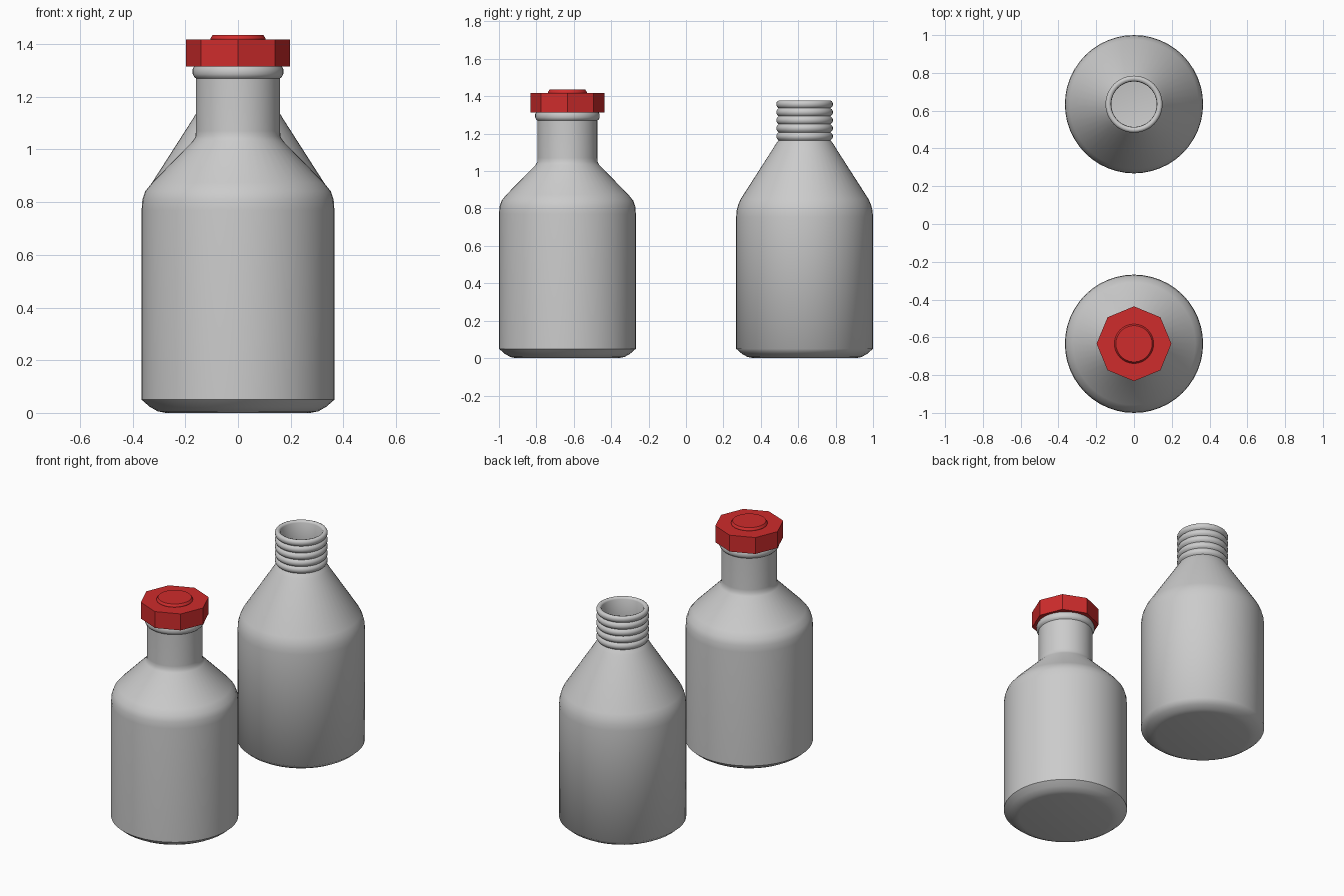
import bpy, bmesh, math

if "Cube" in bpy.data.objects:
    bpy.data.objects.remove(bpy.data.objects["Cube"])

SEG = 48
Y = 0.634


def lathe(name, profile, y, seg=SEG, smooth=True, angle=40):
    """Revolve (radius, z) points around a vertical axis at (0, y)."""
    bm = bmesh.new()
    rings = []
    for r, z in profile:
        if r == 0:
            rings.append([bm.verts.new((0, 0, z))] * seg)
        else:
            rings.append([bm.verts.new((r * math.cos(2 * math.pi * i / seg),
                                        r * math.sin(2 * math.pi * i / seg), z))
                          for i in range(seg)])
    for a, b in zip(rings, rings[1:]):
        for i in range(seg):
            j = (i + 1) % seg
            bm.faces.new(list(dict.fromkeys((a[i], a[j], b[j], b[i]))))
    bmesh.ops.recalc_face_normals(bm, faces=bm.faces[:])
    me = bpy.data.meshes.new(name)
    bm.to_mesh(me)
    bm.free()
    ob = bpy.data.objects.new(name, me)
    ob.location.y = y
    bpy.context.collection.objects.link(ob)
    if smooth:
        bpy.ops.object.select_all(action='DESELECT')
        ob.select_set(True)
        bpy.context.view_layer.objects.active = ob
        bpy.ops.object.shade_smooth_by_angle(angle=math.radians(angle))
    return ob


# shared rounded base
base = [(0, 0), (0.275, 0), (0.305, 0.006), (0.335, 0.023), (0.366, 0.05)]

# capped bottle: straight neck, conical shoulder and collar
body = base + [(0.366, 0.77), (0.363, 0.81), (0.352, 0.842), (0.325, 0.875),
               (0.17, 1.033), (0.161, 1.05), (0.16, 1.07), (0.16, 1.27)]
collar = [(0.167, 1.276), (0.172, 1.286), (0.172, 1.304), (0.167, 1.314),
          (0.15, 1.318), (0, 1.318)]
lathe("capped_bottle", body + collar, -Y)

# open bottle: long sloping shoulder, threaded neck, thin inner wall
outer = base + [(0.366, 0.755), (0.363, 0.79), (0.355, 0.82), (0.342, 0.85),
                (0.172, 1.115), (0.157, 1.14), (0.15, 1.15)]
thread = []
for k in range(5):
    c = 1.186 + 0.043 * k
    thread += [(0.139, c - 0.0215), (0.146, c - 0.015), (0.151, c - 0.006),
               (0.151, c + 0.006), (0.146, c + 0.015)]
rim = [(0.138, 1.377), (0.126, 1.374), (0.121, 1.365)]
inner = [(0.12, 1.15), (0.328, 0.83), (0.348, 0.76), (0.348, 0.055),
         (0.275, 0.018), (0, 0.018)]
lathe("open_bottle", outer + thread + rim + inner, Y, angle=60)

# red octagonal cap with raised disc
red = bpy.data.materials.new("red")
red.diffuse_color = (0.62, 0.025, 0.025, 1)
red.use_nodes = True
red.node_tree.nodes["Principled BSDF"].inputs["Base Color"].default_value = red.diffuse_color
cap = lathe("cap", [(0, 1.314), (0.198, 1.314), (0.198, 1.418), (0, 1.418)],
            -Y, seg=8, smooth=False)
disc = lathe("cap_disc", [(0, 1.41), (0.104, 1.41), (0.104, 1.423),
                          (0.096, 1.435), (0, 1.435)], -Y, angle=30)
for ob in (cap, disc):
    ob.data.materials.append(red)
